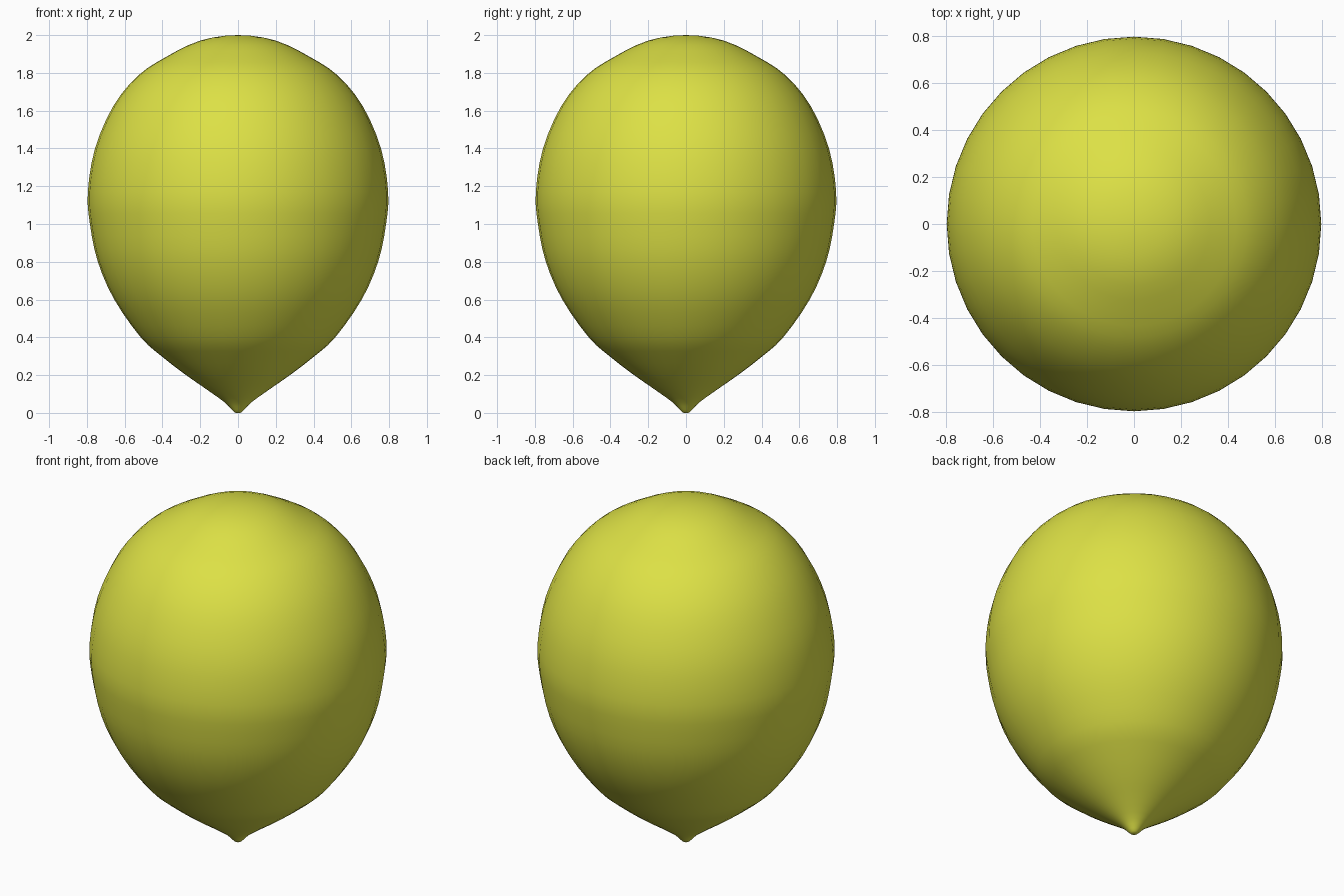
import bpy, bmesh, math
from mathutils import Vector

if "Cube" in bpy.data.objects:
    bpy.data.objects.remove(bpy.data.objects["Cube"])

# Balloon half profile (radius, height), from the pinched tip to the crown
PROFILE = [(0, 0), (0.022, 0.006), (0.07, 0.055), (0.17, 0.127), (0.275, 0.2),
           (0.40, 0.296), (0.515, 0.40), (0.655, 0.60), (0.742, 0.80),
           (0.784, 1.0), (0.795, 1.17), (0.757, 1.4), (0.66, 1.625),
           (0.53, 1.785), (0.38, 1.885), (0.2, 1.971), (0, 2.0)]
SIDES = 40
STEPS = 3


def smooth_profile(points, steps):
    """Catmull-Rom curve through the points, mirrored at both poles."""
    p = [Vector(q) for q in points]
    p = [Vector((-p[1].x, p[1].y))] + p + [Vector((-p[-2].x, p[-2].y))]
    out = []
    for a, b, c, d in zip(p, p[1:], p[2:], p[3:]):
        for i in range(steps):
            t = i / steps
            out.append(0.5 * (2 * b + (c - a) * t + (2 * a - 5 * b + 4 * c - d) * t * t
                              + (3 * b - a - 3 * c + d) * t ** 3))
    return out + [p[-2]]


# Balloon body: revolve the profile around z
curve = smooth_profile(PROFILE, STEPS)
bm = bmesh.new()
verts = [bm.verts.new((max(q.x, 0), 0, min(max(q.y, 0), 2))) for q in curve]
edges = [bm.edges.new(pair) for pair in zip(verts, verts[1:])]
bmesh.ops.spin(bm, geom=verts + edges, cent=(0, 0, 0), axis=(0, 0, 1),
               angle=math.tau, steps=SIDES, use_duplicate=False)
bmesh.ops.remove_doubles(bm, verts=bm.verts[:], dist=0.0005)
bmesh.ops.recalc_face_normals(bm, faces=bm.faces[:])
for f in bm.faces:
    f.smooth = True
mesh = bpy.data.meshes.new("balloon")
bm.to_mesh(mesh)
bm.free()
balloon = bpy.data.objects.new("balloon", mesh)
bpy.context.collection.objects.link(balloon)

# Yellow-green rubber
mat = bpy.data.materials.new("yellow_rubber")
mat.diffuse_color = (0.72, 0.75, 0.06, 1)
mat.use_nodes = True
mat.node_tree.nodes["Principled BSDF"].inputs["Base Color"].default_value = mat.diffuse_color
mesh.materials.append(mat)
